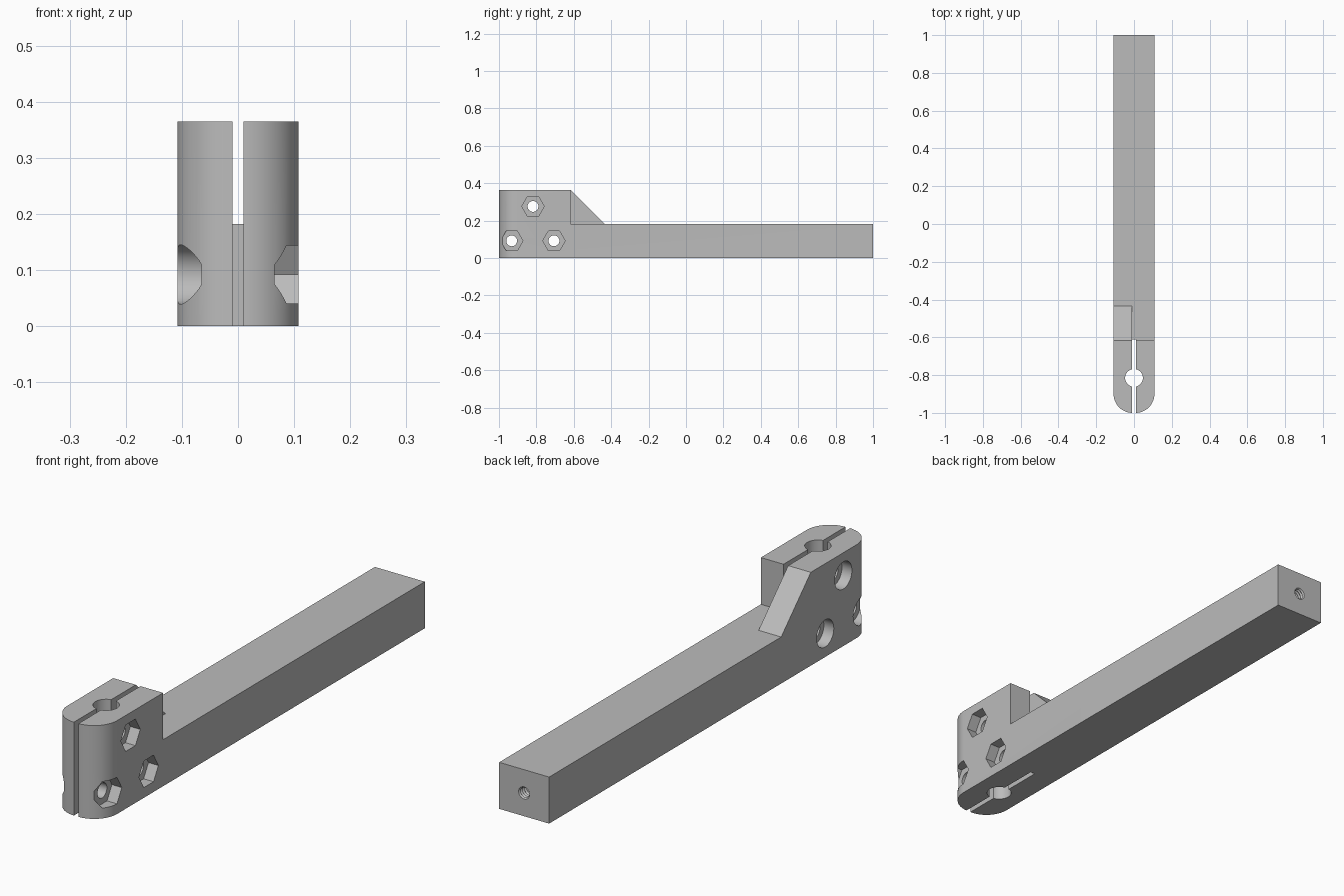
import bpy, bmesh, math
from mathutils import Matrix, Vector

cube = bpy.data.objects.get("Cube")
if cube:
    bpy.data.objects.remove(cube, do_unlink=True)

HALF_W, BAR_H, CLAMP_H = 0.108, 0.182, 0.365
STEP_Y, SLIT = -0.617, 0.01
PIN_Y = -0.815

grey = bpy.data.materials.new("grey plastic")
grey.use_nodes = True
grey.diffuse_color = (0.5, 0.5, 0.5, 1)
grey.node_tree.nodes["Principled BSDF"].inputs["Base Color"].default_value = (0.5, 0.5, 0.5, 1)


def make(name, bm):
    bmesh.ops.recalc_face_normals(bm, faces=bm.faces)
    mesh = bpy.data.meshes.new(name)
    bm.to_mesh(mesh)
    bm.free()
    mesh.materials.append(grey)
    ob = bpy.data.objects.new(name, mesh)
    bpy.context.collection.objects.link(ob)
    return ob


def prism(name, points, offset):
    """Extrude a closed outline along an offset."""
    bm = bmesh.new()
    face = bm.faces.new([bm.verts.new(p) for p in points])
    ext = bmesh.ops.extrude_face_region(bm, geom=[face])
    moved = [v for v in ext["geom"] if isinstance(v, bmesh.types.BMVert)]
    bmesh.ops.translate(bm, verts=moved, vec=Vector(offset))
    return make(name, bm)


def box(name, lo, hi):
    pts = [(lo[0], lo[1], lo[2]), (hi[0], lo[1], lo[2]),
           (hi[0], hi[1], lo[2]), (lo[0], hi[1], lo[2])]
    return prism(name, pts, (0, 0, hi[2] - lo[2]))


def x_hole(name, y, z, r, sides, x0, x1):
    """Round or hexagonal cutter along x."""
    ring = [(x0, y + r * math.cos(a), z + r * math.sin(a))
            for a in (math.tau * i / sides for i in range(sides))]
    return prism(name, ring, (x1 - x0, 0, 0))


def cut(cutter):
    mod = body.modifiers.new(cutter.name, "BOOLEAN")
    mod.operation, mod.solver, mod.object = "DIFFERENCE", "EXACT", cutter
    cutter.hide_render = True
    bpy.context.view_layer.objects.active = body
    bpy.ops.object.modifier_apply(modifier=mod.name)
    bpy.data.objects.remove(cutter, do_unlink=True)


# Body: full-height block with a rounded front
R, N = 0.1, 20
arc = [math.pi / 2 * i / N for i in range(N + 1)]
outline = [(-HALF_W, 1, 0)]
outline += [(-HALF_W + R - R * math.cos(a), -1 + R - R * math.sin(a), 0) for a in arc]
outline += [(HALF_W - R + R * math.sin(a), -1 + R - R * math.cos(a), 0) for a in arc]
outline += [(HALF_W, 1, 0)]
body = prism("clamp_arm", outline, (0, 0, CLAMP_H))

# Lower the bar, leaving a sloped gusset behind the clamp
rise = CLAMP_H - BAR_H
slope = [(STEP_Y - 0.1, CLAMP_H + 0.1), (STEP_Y + rise, BAR_H), (1.1, BAR_H), (1.1, CLAMP_H + 0.1)]
cut(prism("bar_relief", [(-0.2, y, z) for y, z in slope], (0.4, 0, 0)))

# The gusset stays on the right half only
cut(box("gusset_relief", (-SLIT, STEP_Y, BAR_H), (0.2, STEP_Y + rise, 0.5)))

# Clamping slit and rod hole
cut(box("slit", (-SLIT, -1.1, -0.1), (SLIT, STEP_Y + 0.005, 0.5)))
rod = [(0.047 * math.cos(math.tau * i / 40), PIN_Y + 0.047 * math.sin(math.tau * i / 40), -0.1)
       for i in range(40)]
cut(prism("rod_hole", rod, (0, 0, 0.7)))

# Three bolts: through hole, nut pocket on the left, head recess on the right
for y, z in ((-0.818, 0.276), (-0.932, 0.092), (-0.706, 0.092)):
    cut(x_hole("bolt_hole", y, z, 0.029, 32, -0.2, 0.2))
    cut(x_hole("nut_pocket", y, z, 0.06, 6, 0.065, 0.2))
    cut(x_hole("head_recess", y, z, 0.053, 40, -0.2, -0.065))

# Threaded hole in the back end, as a ridged revolved cutter
bm = bmesh.new()
profile = [(0, 1.02), (0.024, 1.02)]
profile += [(0.024 if i % 2 else 0.019, 1.006 - 0.006 * i) for i in range(30)]
profile += [(0, 0.826)]
verts = [bm.verts.new((r, y, 0)) for r, y in profile]
edges = [bm.edges.new(pair) for pair in zip(verts, verts[1:])]
bmesh.ops.spin(bm, geom=verts + edges, cent=(0, 0, 0), axis=(0, 1, 0),
               angle=math.tau, steps=24, use_duplicate=False)
bmesh.ops.remove_doubles(bm, verts=bm.verts, dist=0.0005)
bmesh.ops.transform(bm, matrix=Matrix.Translation((0, 0, BAR_H / 2)), verts=bm.verts)
cut(make("thread", bm))

# Smooth the curves, keep hard edges
bpy.ops.object.select_all(action="DESELECT")
body.select_set(True)
bpy.context.view_layer.objects.active = body
bpy.ops.object.shade_smooth_by_angle(angle=math.radians(30))
